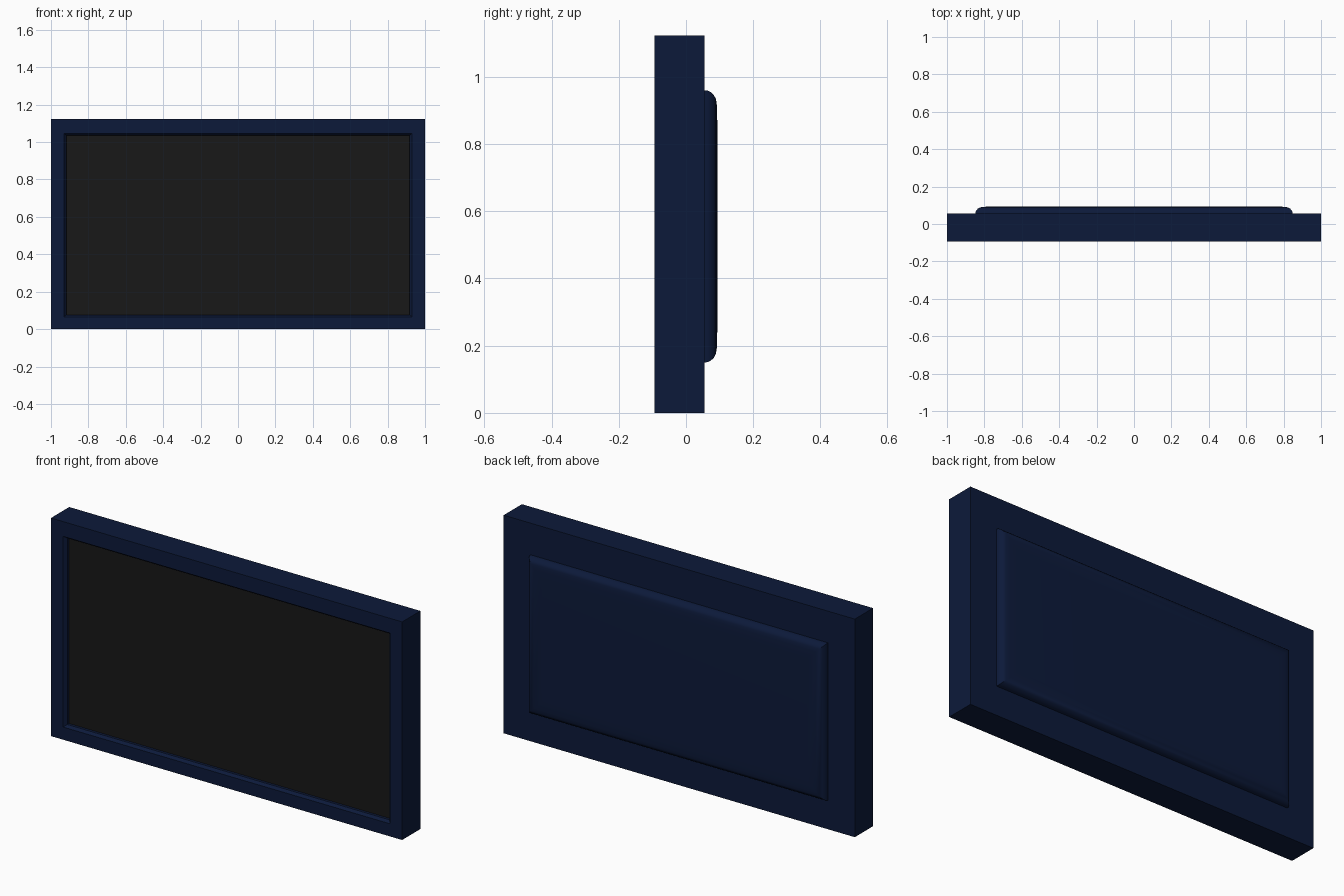
import bpy, bmesh

if "Cube" in bpy.data.objects:
    bpy.data.objects.remove(bpy.data.objects["Cube"])

H = 1.123  # overall height


def material(name, rgb):
    m = bpy.data.materials.new(name)
    m.diffuse_color = (*rgb, 1)
    m.use_nodes = True
    m.node_tree.nodes["Principled BSDF"].inputs["Base Color"].default_value = m.diffuse_color
    return m


def ring_part(name, rings, mat, cap_first=True, cap_last=True):
    """Bridge rectangular rings (half_width, z_low, z_high, y) into one part."""
    bm = bmesh.new()
    loops = []
    for w, lo, hi, y in rings:
        loops.append([bm.verts.new(p) for p in
                      ((-w, y, lo), (w, y, lo), (w, y, hi), (-w, y, hi))])
    for a, b in zip(loops, loops[1:]):
        for i in range(4):
            j = (i + 1) % 4
            bm.faces.new((a[i], a[j], b[j], b[i]))
    if cap_first:
        bm.faces.new(loops[0])
    if cap_last:
        bm.faces.new(loops[-1][::-1])
    bmesh.ops.recalc_face_normals(bm, faces=bm.faces)
    mesh = bpy.data.meshes.new(name)
    bm.to_mesh(mesh)
    bm.free()
    mesh.materials.append(mat)
    obj = bpy.data.objects.new(name, mesh)
    bpy.context.collection.objects.link(obj)
    return obj


navy = material("navy_casing", (0.0037, 0.0100, 0.0420))
black = material("dark_screen", (0.0090, 0.0090, 0.0090))

# Casing: recessed opening with chamfered lip, outer walls, flat back
ring_part("casing", [
    (0.918, 0.076, 1.036, -0.062),
    (0.918, 0.076, 1.036, -0.078),
    (0.931, 0.065, 1.047, -0.093),
    (1.0, 0.0, H, -0.093),
    (1.0, 0.0, H, 0.055),
], navy)

# Screen panel set into the opening
ring_part("screen", [
    (0.918, 0.076, 1.036, -0.064),
    (0.918, 0.076, 1.036, -0.055),
], black)

# Raised rear cover with rounded edges
profile = [(0, 0.055), (0.001, 0.064), (0.005, 0.073), (0.013, 0.082),
           (0.026, 0.089), (0.045, 0.092), (0.09, 0.093)]
cover = ring_part("rear_cover",
                  [(0.848 - d, 0.15 + d, 0.96 - d, y) for d, y in profile],
                  navy)

# Smooth the rounded cover, keep its corners crisp
bpy.context.view_layer.objects.active = cover
cover.select_set(True)
bpy.ops.object.shade_smooth_by_angle(angle=0.6)
